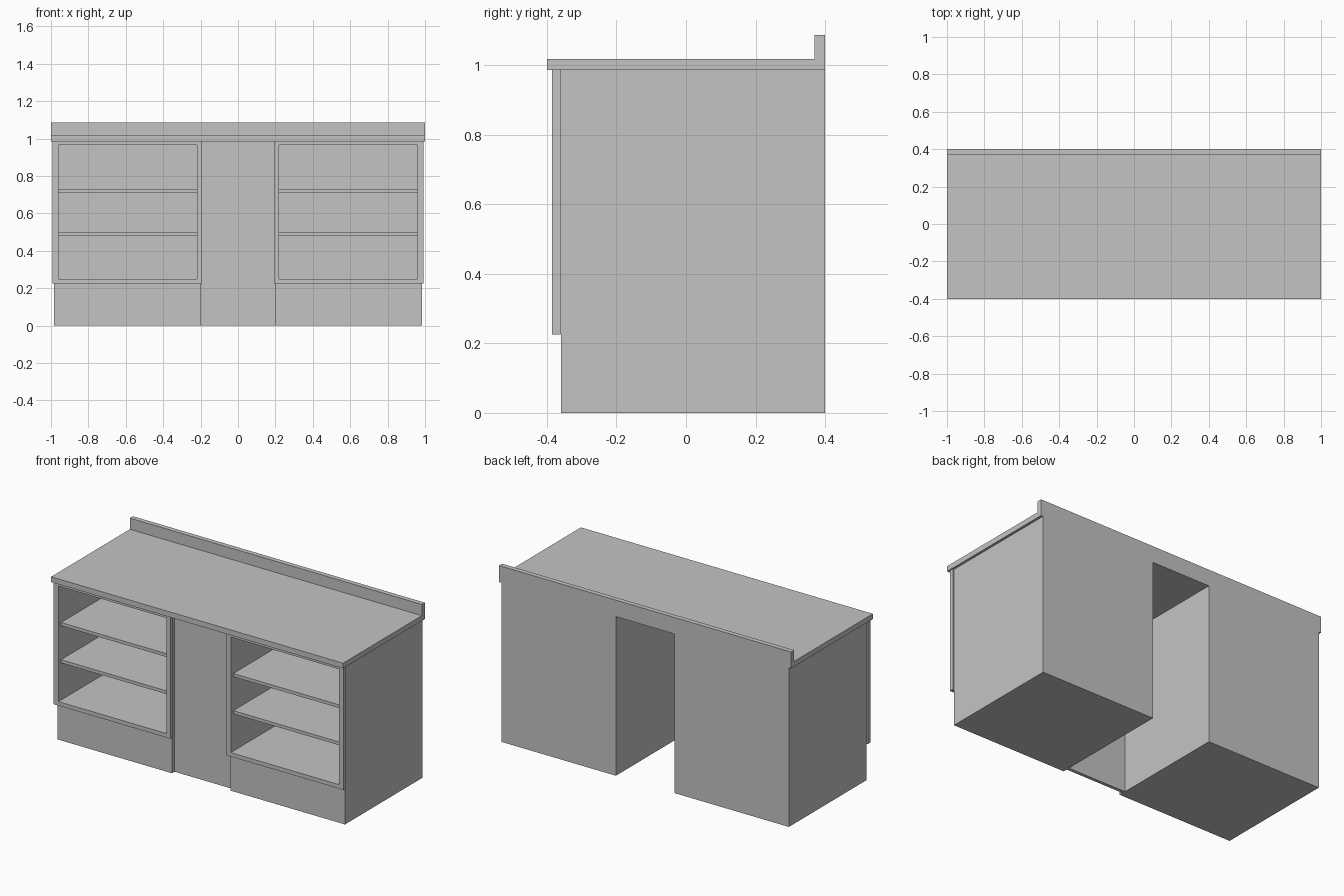
import bpy
import bmesh

cube = bpy.data.objects.get("Cube")
if cube:
    bpy.data.objects.remove(cube, do_unlink=True)

GREY = (0.55, 0.55, 0.55, 1.0)
mat = bpy.data.materials.new("plain grey")
mat.use_nodes = True
mat.diffuse_color = GREY
mat.node_tree.nodes["Principled BSDF"].inputs["Base Color"].default_value = GREY


def finish(name, bm):
    bmesh.ops.recalc_face_normals(bm, faces=bm.faces)
    mesh = bpy.data.meshes.new(name)
    bm.to_mesh(mesh)
    bm.free()
    mesh.materials.append(mat)
    obj = bpy.data.objects.new(name, mesh)
    bpy.context.collection.objects.link(obj)
    return obj


def rect_loop(bm, side, x, z, y):
    """Upright rectangle of vertices at depth y, mirrored by side."""
    corners = [(x[0], z[0]), (x[1], z[0]), (x[1], z[1]), (x[0], z[1])]
    return [bm.verts.new((side * a, y, b)) for a, b in corners]


def loft(name, side, sections, closed=False):
    """Skin rectangles in order; cap the ends, or join last to first."""
    bm = bmesh.new()
    loops = [rect_loop(bm, side, *s) for s in sections]
    pairs = list(zip(loops, loops[1:]))
    if closed:
        pairs.append((loops[-1], loops[0]))
    else:
        bm.faces.new(loops[0])
        bm.faces.new(loops[-1])
    for a, b in pairs:
        for i in range(4):
            j = (i + 1) % 4
            bm.faces.new((a[i], a[j], b[j], b[i]))
    return finish(name, bm)


def box(name, side, x, y, z):
    return loft(name, side, [(x, z, y[0]), (x, z, y[1])])


# Shared dimensions
TOP = 0.985
BACK = 0.40
FRONT = -0.36
FACE = -0.385
INNER_BACK = 0.375
body_x, body_z = (0.20, 0.985), (0.0, TOP)
frame_x, frame_z = (0.192, 0.993), (0.225, TOP)
open_x, open_z = (0.22, 0.96), (0.25, 0.965)

for label, side in (("left", 1), ("right", -1)):
    # Hollow cabinet with a closed base and open front
    loft(label + "_cabinet", side, [
        (body_x, body_z, BACK),
        (body_x, body_z, FRONT),
        (open_x, open_z, FRONT),
        (open_x, open_z, INNER_BACK),
    ])
    # Face frame around the opening
    loft(label + "_face_frame", side, [
        (frame_x, frame_z, FRONT),
        (frame_x, frame_z, FACE),
        (open_x, open_z, FACE),
        (open_x, open_z, FRONT),
    ], closed=True)
    # Shelves
    for name, z in (("lower", 0.48), ("upper", 0.71)):
        box(f"{label}_{name}_shelf", side, open_x, (FRONT, INNER_BACK), (z, z + 0.02))

# Panel closing the front of the knee space
box("centre_panel", 1, (-0.20, 0.20), (-0.335, -0.315), (0.0, TOP))

# Worktop with upstand, as an extruded side profile
profile = [(-0.40, TOP), (BACK, TOP), (BACK, 1.087), (0.37, 1.087),
           (0.37, 1.018), (-0.40, 1.018)]
bm = bmesh.new()
end = bm.faces.new([bm.verts.new((-1, y, z)) for y, z in profile])
new = bmesh.ops.extrude_face_region(bm, geom=[end], use_keep_orig=True)["geom"]
bmesh.ops.translate(bm, vec=(2, 0, 0),
                    verts=[g for g in new if isinstance(g, bmesh.types.BMVert)])
finish("worktop", bm)
